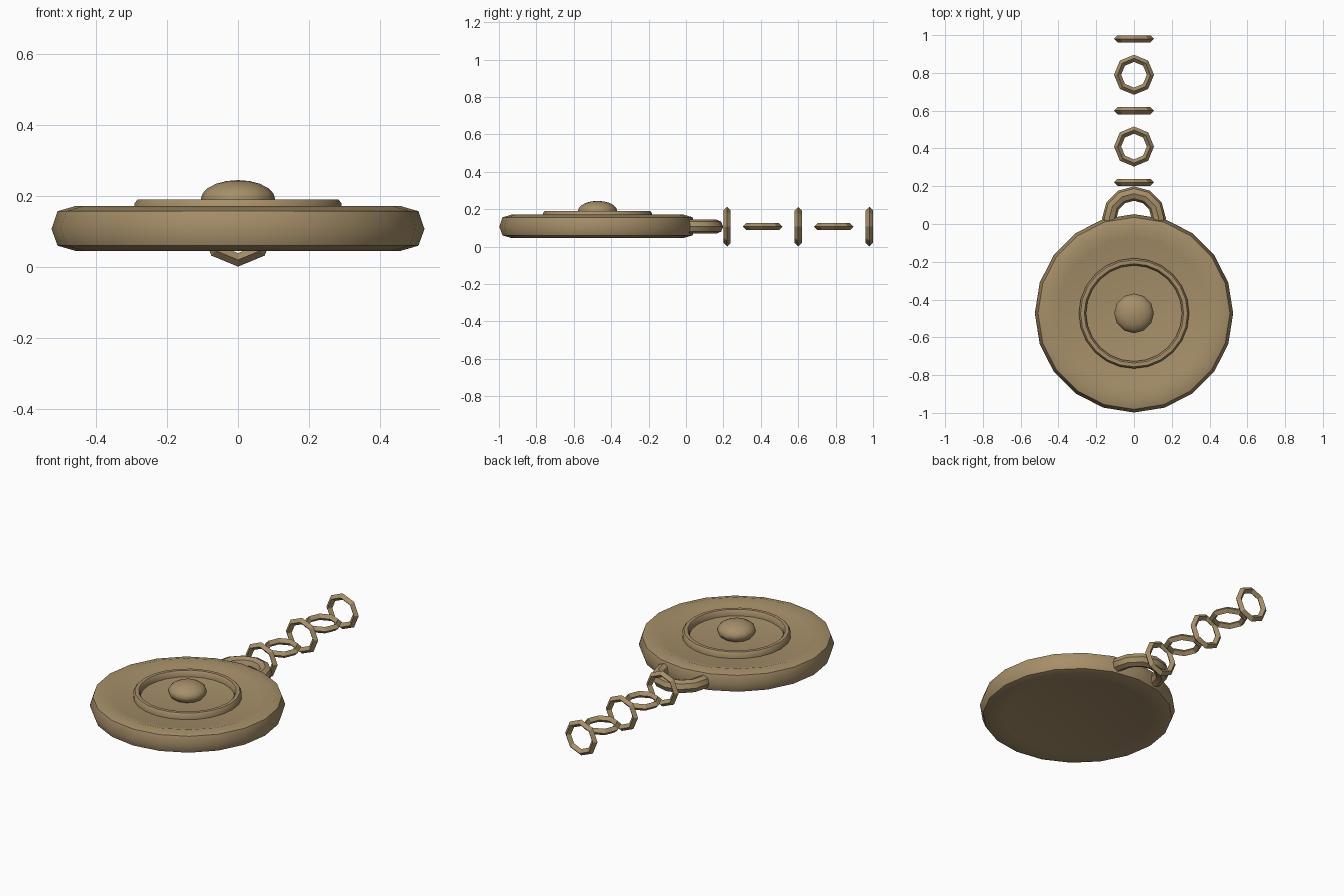
import bpy, bmesh, math
from mathutils import Matrix

if "Cube" in bpy.data.objects:
    bpy.data.objects.remove(bpy.data.objects["Cube"])

brass = bpy.data.materials.new("aged_brass")
colour = (0.38, 0.275, 0.142, 1)
brass.diffuse_color = colour
brass.use_nodes = True
brass.node_tree.nodes["Principled BSDF"].inputs["Base Color"].default_value = colour

MID = 0.107       # height of the chain axis
DISC_Y = -0.473   # centre of the medallion


def finish(name, bm, location, angle):
    bmesh.ops.remove_doubles(bm, verts=bm.verts, dist=1e-5)
    bmesh.ops.recalc_face_normals(bm, faces=bm.faces)
    mesh = bpy.data.meshes.new(name)
    bm.to_mesh(mesh)
    bm.free()
    mesh.materials.append(brass)
    obj = bpy.data.objects.new(name, mesh)
    bpy.context.collection.objects.link(obj)
    obj.location = location
    bpy.ops.object.select_all(action="DESELECT")
    obj.select_set(True)
    bpy.context.view_layer.objects.active = obj
    bpy.ops.object.shade_smooth_by_angle(angle=math.radians(angle))
    return obj


def lathe(name, profile, sides, location, closed=False, tilt=0, angle=40):
    """Spin a (radius, height) profile around z."""
    bm = bmesh.new()
    verts = [bm.verts.new((0, -r, z)) for r, z in profile]
    edges = [bm.edges.new(pair) for pair in zip(verts, verts[1:])]
    if closed:
        edges.append(bm.edges.new((verts[-1], verts[0])))
    bmesh.ops.spin(bm, geom=verts + edges, cent=(0, 0, 0), axis=(0, 0, 1),
                   angle=math.tau, steps=sides, use_duplicate=False)
    bmesh.ops.transform(bm, matrix=Matrix.Rotation(tilt, 4, "Y"), verts=bm.verts)
    return finish(name, bm, location, angle)


def torus(name, major, minor, sides, section, location, tilt=0, angle=40):
    ring = [(major + minor * math.cos(i * math.tau / section),
             minor * math.sin(i * math.tau / section)) for i in range(section)]
    return lathe(name, ring, sides, location, True, tilt, angle)


# Medallion body: rounded rim around shallow dished faces
lathe("medallion_disc",
      [(0, 0.155), (0.40, 0.155), (0.456, 0.172), (0.508, 0.157), (0.525, MID),
       (0.508, 0.06), (0.456, 0.045), (0.40, 0.058), (0, 0.058)],
      20, (0, DISC_Y, 0))

# Raised ring on the face
lathe("face_ring",
      [(0.292, 0.15), (0.292, 0.178), (0.283, 0.19), (0.263, 0.19),
       (0.254, 0.178), (0.254, 0.15)],
      24, (0, DISC_Y, 0), closed=True)

# Central flattened knob
bm = bmesh.new()
bmesh.ops.create_uvsphere(bm, u_segments=12, v_segments=10, radius=0.105)
bmesh.ops.scale(bm, vec=(1, 1, 0.52), verts=bm.verts)
finish("centre_knob", bm, (0, DISC_Y, 0.19), 40)

# Hanging loop, partly sunk into the rim
torus("hanging_loop", 0.131, 0.038, 12, 8, (0, 0.03, MID))

# Chain links, alternately upright and flat
for i in range(5):
    tilt = 0
    link = torus(f"chain_link_{i + 1}", 0.087, 0.019, 8, 4,
                 (0, 0.22 + 0.19 * i, MID), tilt, 30)
    if i % 2 == 0:
        link.rotation_euler.x = math.pi / 2
